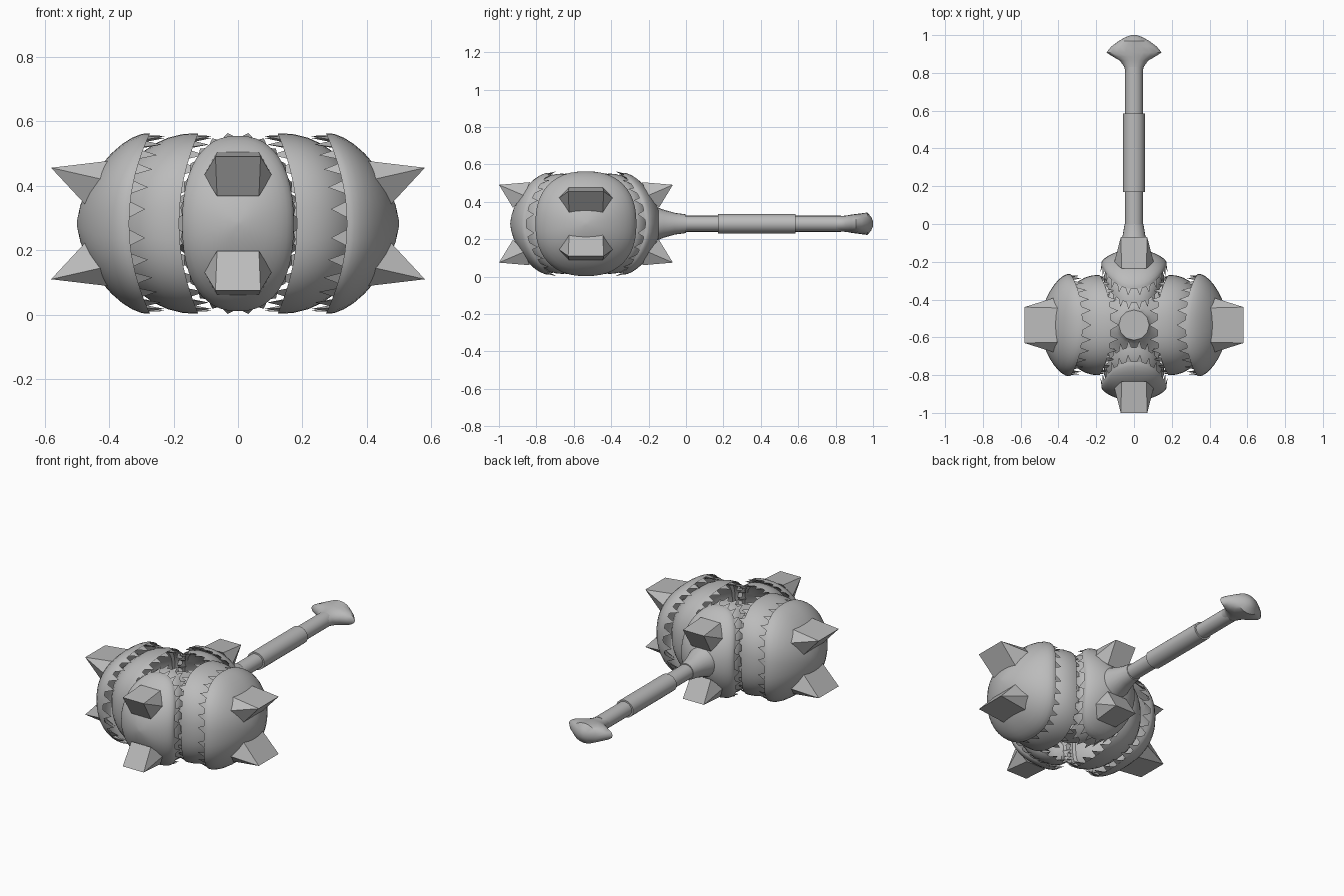
import bpy, bmesh, math
from mathutils import Vector

if "Cube" in bpy.data.objects:
    bpy.data.objects.remove(bpy.data.objects["Cube"])

HEAD = Vector((0, -0.535, 0.283))
metal = bpy.data.materials.new("grey_metal")
metal.diffuse_color = (0.5, 0.5, 0.5, 1)
metal.use_nodes = True
metal.node_tree.nodes["Principled BSDF"].inputs["Base Color"].default_value = metal.diffuse_color


def finish(name, bm, angle=35):
    bmesh.ops.recalc_face_normals(bm, faces=bm.faces)
    me = bpy.data.meshes.new(name)
    bm.to_mesh(me)
    bm.free()
    me.materials.append(metal)
    ob = bpy.data.objects.new(name, me)
    bpy.context.collection.objects.link(ob)
    bpy.ops.object.select_all(action='DESELECT')
    ob.select_set(True)
    bpy.context.view_layer.objects.active = ob
    bpy.ops.object.shade_smooth_by_angle(angle=math.radians(angle))
    return ob


def loft(bm, rings):
    """Skin a list of point rings and cap both ends."""
    vs = [[bm.verts.new(p) for p in r] for r in rings]
    n = len(vs[0])
    for a, b in zip(vs, vs[1:]):
        for i in range(n):
            bm.faces.new((a[i], a[(i + 1) % n], b[(i + 1) % n], b[i]))
    bm.faces.new(vs[0])
    bm.faces.new(vs[-1])


def place(direction, u, v, w):
    """Lobe space (outward, sideways, up) to world."""
    d = Vector(direction)
    side = Vector((-d.y, d.x, 0))
    return HEAD + d * u + side * v + Vector((0, 0, w))


def outline(i, n, v, w, power=2.35):
    a = 2 * math.pi * i / n
    f = lambda x: math.copysign(abs(x) ** (2 / power), x)
    return v * f(math.cos(a)), w * f(math.sin(a))


def shell(name, d, pole, rim_side, rim_top, V, W, curve, teeth, length, flare):
    N = 48

    def rim(w):
        return rim_side + (rim_top - rim_side) * (abs(w) / W) ** 2

    def ring(r, du=0, inset=0):
        h = (1 - min(r, 1) ** curve) ** (1 / curve)
        pts = []
        for i in range(N):
            v, w = outline(i, N, V, W)
            ru = rim(w)
            u = ru + (pole - inset - ru) * h + du
            pts.append(place(d, u, v * r * (1 - inset * 3), w * r * (1 - inset * 3)))
        return pts

    # Domed plate with a rounded lip and a hollow inside
    bm = bmesh.new()
    outer = [ring(r) for r in (.04, .2, .36, .52, .66, .78, .88, .95, .99, 1)]
    lip = [ring(1, -.012), ring(.97, -.02), ring(.93, 0, 0)]
    inner = [ring(r, 0, .03) for r in (.98, .85, .65, .4, .1)]
    loft(bm, outer + lip[:2] + inner)
    finish(name, bm)

    # Pointed teeth around the open lip
    bm = bmesh.new()
    for k in range(teeth):
        def at(off, r, du):
            v, w = outline(k + off, teeth, V, W)
            return bm.verts.new(place(d, rim(w) + du, v * r, w * r))
        a, b = at(.08, .985, .005), at(.92, .985, .005)
        c = at(.5, .92, .01)
        tip = at(.5, .97 + flare, -length)
        for f in ((a, b, tip), (b, c, tip), (c, a, tip), (a, c, b)):
            bm.faces.new(f)
    finish(name + "_teeth", bm, 20)


def spike(name, d, sgn, base, tip_u, tip_w, tip_v):
    """Six-sided wedge ending in a straight edge."""
    bm = bmesh.new()
    b = [bm.verts.new(place(d, u, v, w * sgn)) for u, v, w in base]
    m = [bm.verts.new(place(d, tip_u, v, tip_w * sgn)) for v in (-tip_v, tip_v)]
    # base order: top left, top right, right, low right, low left, left
    for f in ((b[0], b[1], m[1], m[0]), (b[1], b[2], m[1]), (b[2], b[3], m[1]),
              (b[3], b[4], m[0], m[1]), (b[4], b[5], m[0]), (b[5], b[0], m[0])):
        bm.faces.new(f)
    bm.faces.new(b)
    finish(name, bm, 40)


def hexagon(top, mid, low, half_flat, half_wide):
    (ut, wt), (um, wm), (ul, wl) = top, mid, low
    return [(ut, -half_flat, wt), (ut, half_flat, wt), (um, half_wide, wm),
            (ul, half_flat, wl), (ul, -half_flat, wl), (um, -half_wide, wm)]


# Four lobes: wide ones left and right, narrow ones front and back
for s, tag in ((1, "right"), (-1, "left")):
    d = (s, 0, 0)
    shell(tag + "_outer_dome", d, .50, .35, .285, .27, .28, 1.6, 26, .06, 0)
    shell(tag + "_inner_band", d, .40, .195, .135, .265, .28, 2.0, 26, .055, 0)
    for g, side in ((1, "upper"), (-1, "lower")):
        spike(f"{tag}_{side}_spike", d, g,
              hexagon((.37, .198), (.39, .13), (.475, .06), .09, .155),
              .58, .173, .095)
for s, tag in ((-1, "front"), (1, "back")):
    d = (0, s, 0)
    shell(tag + "_outer_dome", d, .405, .33, .205, .173, .272, 1.6, 24, .05, .07)
    shell(tag + "_inner_band", d, .345, .25, .13, .16, .268, 2.0, 24, .05, .05)
    for g, side in ((1, "upper"), (-1, "lower")):
        spike(f"{tag}_{side}_spike", d, g,
              hexagon((.30, .222), (.33, .15), (.39, .085), .065, .105),
              .465, .208, .07)


def turned(name, profile, n, axis_y=True):
    """Loft of elliptical sections given as (position, half width, half height)."""
    bm = bmesh.new()
    rings = []
    for t, a, b in profile:
        ring = []
        for i in range(n):
            q = 2 * math.pi * i / n
            x, y = a * math.cos(q), b * math.sin(q)
            ring.append((x, t, HEAD.z + y) if axis_y else HEAD + Vector((x, y, t)))
        rings.append(ring)
    loft(bm, rings)
    finish(name, bm)


# Core joining the lobes
turned("core", [(-.17, .08, .08), (-.13, .1, .1), (-.06, .22, .22),
                (.06, .22, .22), (.13, .1, .1), (.17, .08, .08)], 12, False)

# Handle: flared neck, shaft, thicker grip and fan-shaped pommel
turned("neck", [(-.17, .095, .095), (-.12, .08, .075), (-.06, .06, .058),
                (0, .05, .05)], 20)
turned("shaft", [(-.05, .047, .043), (.83, .047, .043)], 20)
turned("grip", [(.17, .057, .052), (.585, .057, .052)], 20)
turned("pommel", [(.79, .046, .042), (.83, .05, .041), (.865, .075, .045),
                  (.885, .11, .049), (.908, .146, .052), (.94, .12, .056),
                  (.97, .08, .06), (.99, .042, .036), (1.0, .015, .015)], 20)
